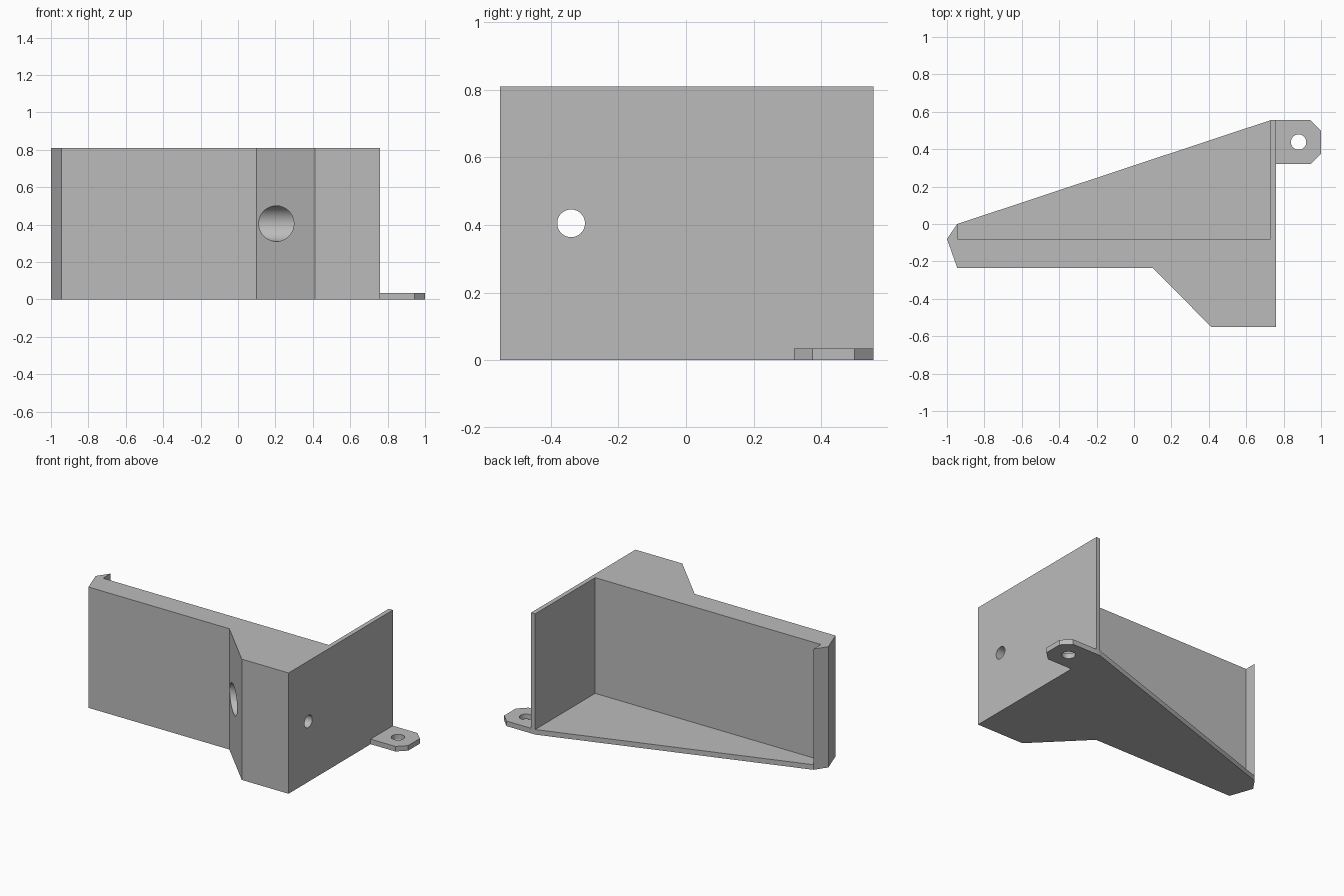
import bpy
import bmesh
import math

cube = bpy.data.objects.get("Cube")
if cube:
    bpy.data.objects.remove(cube, do_unlink=True)

HEIGHT = 0.81
FLOOR = 0.034

# Single grey material
grey = bpy.data.materials.new("plain grey")
grey.use_nodes = True
colour = (0.5, 0.5, 0.5, 1)
grey.diffuse_color = colour
grey.node_tree.nodes["Principled BSDF"].inputs["Base Color"].default_value = colour


def prism(name, outline, bottom, top):
    """Extrude a counter-clockwise plan outline upwards."""
    bm = bmesh.new()
    face = bm.faces.new([bm.verts.new((x, y, bottom)) for x, y in outline])
    result = bmesh.ops.extrude_face_region(bm, geom=[face])
    verts = [v for v in result["geom"] if isinstance(v, bmesh.types.BMVert)]
    bmesh.ops.translate(bm, verts=verts, vec=(0, 0, top - bottom))
    bmesh.ops.recalc_face_normals(bm, faces=bm.faces)
    mesh = bpy.data.meshes.new(name)
    bm.to_mesh(mesh)
    bm.free()
    mesh.materials.append(grey)
    obj = bpy.data.objects.new(name, mesh)
    bpy.context.collection.objects.link(obj)
    return obj


def rod(name, radius, length, centre, rotation=(0, 0, 0)):
    bpy.ops.mesh.primitive_cylinder_add(vertices=64, radius=radius, depth=length,
                                        location=centre, rotation=rotation)
    obj = bpy.context.object
    obj.name = name
    obj.data.materials.append(grey)
    return obj


def cut(target, cutter):
    """Subtract a cutter from the target, then discard it."""
    cutter.hide_render = True
    mod = target.modifiers.new(cutter.name, "BOOLEAN")
    mod.operation = "DIFFERENCE"
    mod.solver = "EXACT"
    mod.object = cutter
    bpy.context.view_layer.objects.active = target
    bpy.ops.object.modifier_apply(modifier=mod.name)
    bpy.data.objects.remove(cutter, do_unlink=True)


# Bracket: solid outline with the rear pocket removed, leaving floor and walls
bracket = prism("bracket_body", [
    (-1, -0.08), (-0.945, -0.235), (0.1, -0.235), (0.413, -0.55),
    (0.76, -0.55), (0.76, 0.555), (0.73, 0.555), (-0.945, 0)], 0, HEIGHT)
cut(bracket, prism("pocket", [
    (-0.945, -0.08), (0.73, -0.08), (0.73, 1), (-0.945, 1)], FLOOR, 1.2))

# Sideways screw hole with a wide bore opening on the slanted face
sideways = (0, math.pi / 2, 0)
bore_end = 0.62
cut(bracket, rod("bore", 0.095, bore_end, (bore_end / 2, -0.34, HEIGHT / 2), sideways))
cut(bracket, rod("screw_hole", 0.041, 0.6, (0.6, -0.34, HEIGHT / 2), sideways))

# Mounting tab with clipped corners and an upright hole
tab = prism("mounting_tab", [
    (0.76, 0.32), (0.943, 0.32), (1, 0.375), (1, 0.498),
    (0.943, 0.555), (0.76, 0.555)], 0, FLOOR)
cut(tab, rod("tab_hole", 0.041, 0.3, (0.88, 0.438, 0)))

# Smooth hole walls, crisp edges elsewhere
bpy.ops.object.select_all(action="DESELECT")
for part in (bracket, tab):
    part.select_set(True)
bpy.context.view_layer.objects.active = bracket
bpy.ops.object.shade_smooth_by_angle(angle=math.radians(30))
